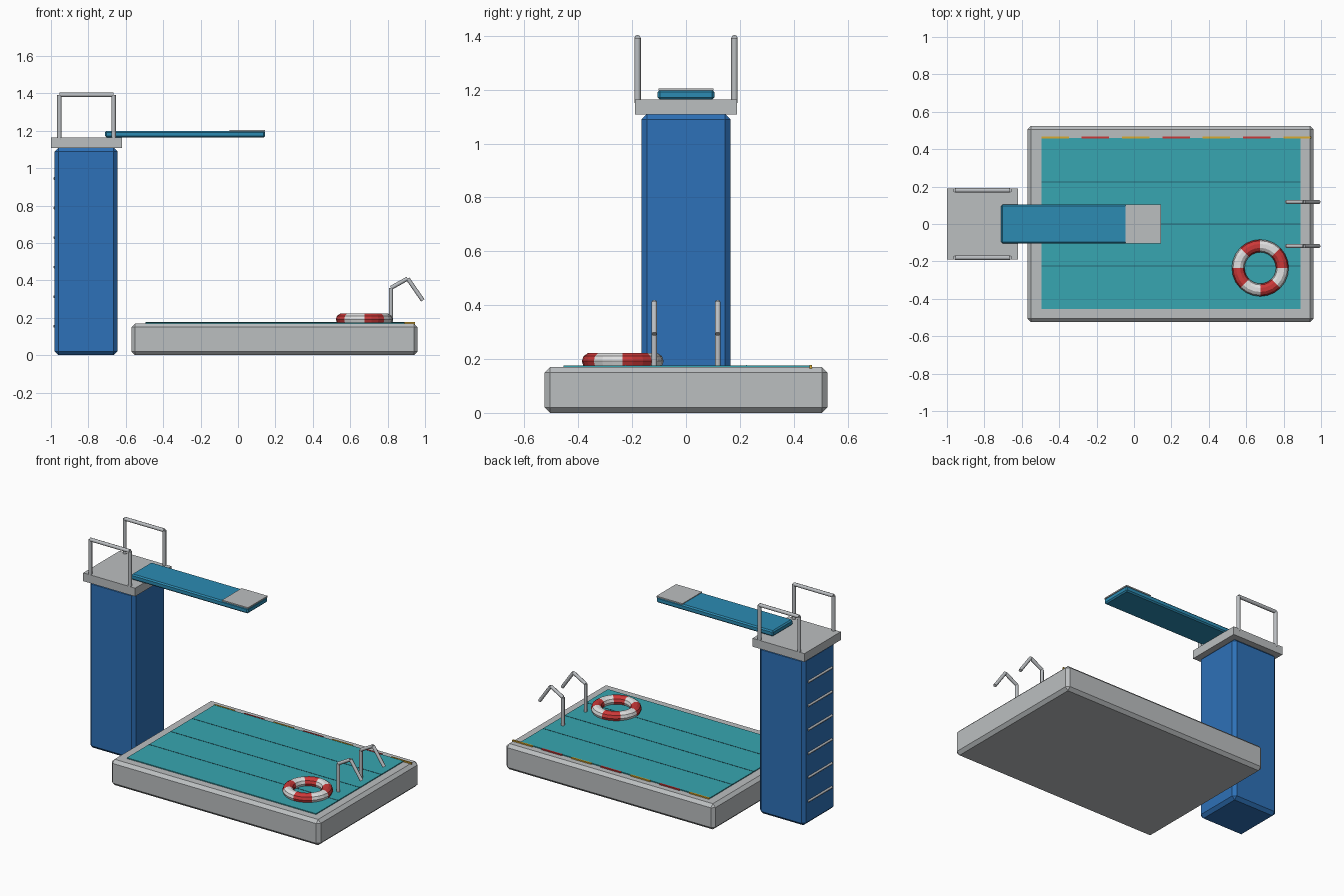
import bpy, bmesh, math
from mathutils import Vector

if "Cube" in bpy.data.objects:
    bpy.data.objects.remove(bpy.data.objects["Cube"])


def material(name, r, g, b):
    m = bpy.data.materials.new(name)
    m.diffuse_color = (r, g, b, 1)
    m.use_nodes = True
    m.node_tree.nodes["Principled BSDF"].inputs["Base Color"].default_value = m.diffuse_color
    return m


CONCRETE = material("pale concrete", 0.50, 0.52, 0.53)
STEEL = material("steel", 0.50, 0.52, 0.54)
BLUE = material("tower blue", 0.027, 0.165, 0.48)
WATER = material("water teal", 0.038, 0.38, 0.44)
BOARD = material("board blue", 0.025, 0.26, 0.45)
LINE = material("lane line", 0.02, 0.14, 0.18)
RED = material("red", 0.60, 0.04, 0.04)
WHITE = material("white", 0.75, 0.75, 0.75)
YELLOW = material("yellow", 0.70, 0.40, 0.03)


def add_object(name, bm, *mats):
    bmesh.ops.recalc_face_normals(bm, faces=bm.faces)
    me = bpy.data.meshes.new(name)
    bm.to_mesh(me)
    bm.free()
    for m in mats:
        me.materials.append(m)
    ob = bpy.data.objects.new(name, me)
    bpy.context.collection.objects.link(ob)
    return ob


def box(name, lo, hi, mat, bevel=0):
    """Box between two corners, with an optional chamfer."""
    bm = bmesh.new()
    bmesh.ops.create_cube(bm, size=1)
    lo, hi = Vector(lo), Vector(hi)
    for v in bm.verts:
        v.co = (lo + hi) / 2 + v.co * (hi - lo)
    ob = add_object(name, bm, mat)
    if bevel:
        mod = ob.modifiers.new("chamfer", 'BEVEL')
        mod.width, mod.segments = bevel, 1
    return ob


def tube(name, points, radius, mat, sides=8):
    """Straight round bars joining the points in order."""
    bm = bmesh.new()
    for a, b in zip(points, points[1:]):
        a, b = Vector(a), Vector(b)
        d = b - a
        new = bmesh.ops.create_cone(bm, cap_ends=True, segments=sides, radius1=radius,
                                    radius2=radius, depth=d.length)["verts"]
        rot = d.to_track_quat('Z', 'Y')
        for v in new:
            v.co = rot @ v.co + (a + b) / 2
    ob = add_object(name, bm, mat)
    for p in ob.data.polygons:
        p.use_smooth = len(p.vertices) == 4
    ob.data.set_sharp_from_angle(angle=math.radians(50))
    return ob


# Pool basin and water surface
box("pool_basin", (-0.57, -0.525, 0), (0.96, 0.525, 0.17), CONCRETE, 0.02)
box("water", (-0.495, -0.455, 0.16), (0.89, 0.46, 0.176), WATER)

# Thin lane lines on the water
for i, y in enumerate((-0.225, 0, 0.225)):
    box(f"lane_line_{i}", (-0.495, y - 0.002, 0.17), (0.89, y + 0.002, 0.1775), LINE)

# Red and yellow floats along the back edge
for i in range(7):
    x = -0.495 + i * 0.2155
    box(f"edge_float_{i}", (x, 0.458, 0.165), (x + 0.147, 0.468, 0.178), RED if i % 2 else YELLOW)

# Diving tower, platform, board and grip pad
box("tower", (-0.98, -0.165, 0), (-0.645, 0.165, 1.11), BLUE, 0.02)
box("platform", (-1, -0.19, 1.108), (-0.62, 0.19, 1.163), CONCRETE)
box("diving_board", (-0.71, -0.105, 1.163), (0.145, 0.105, 1.2), BOARD, 0.008)
box("grip_pad", (-0.045, -0.103, 1.197), (0.145, 0.103, 1.205), CONCRETE)

# Ladder rungs on the outer face of the tower
for i in range(6):
    z = 0.155 + i * 0.158
    tube(f"rung_{i}", [(-0.98, -0.125, z), (-0.98, 0.125, z)], 0.008, STEEL)

# Platform guard rails and pool grab rails, one pair each
for side, s in (("front", -1), ("back", 1)):
    y = 0.18 * s
    tube(f"{side}_guard_rail", [(-0.955, y, 1.15), (-0.955, y, 1.392), (-0.665, y, 1.392),
                                (-0.665, y, 1.15)], 0.012, STEEL)
    y = 0.118 * s
    tube(f"{side}_grab_rail", [(0.818, y, 0.165), (0.818, y, 0.36), (0.907, y, 0.41),
                               (0.988, y, 0.293)], 0.011, STEEL)

# Life ring with eight alternating sectors
MAJOR, MINOR = 24, 10
bm = bmesh.new()
rings = []
for i in range(MAJOR):
    a = math.tau * i / MAJOR
    ring = []
    for j in range(MINOR):
        t = math.tau * j / MINOR
        r = 0.118 + 0.034 * math.cos(t)
        ring.append(bm.verts.new((0.675 + r * math.cos(a), -0.235 + r * math.sin(a),
                                  0.192 + 0.032 * math.sin(t))))
    rings.append(ring)
for i in range(MAJOR):
    p, q = rings[i], rings[(i + 1) % MAJOR]
    for j in range(MINOR):
        k = (j + 1) % MINOR
        f = bm.faces.new((p[j], q[j], q[k], p[k]))
        f.material_index = (i * 8 // MAJOR) % 2
add_object("life_ring", bm, RED, WHITE)
